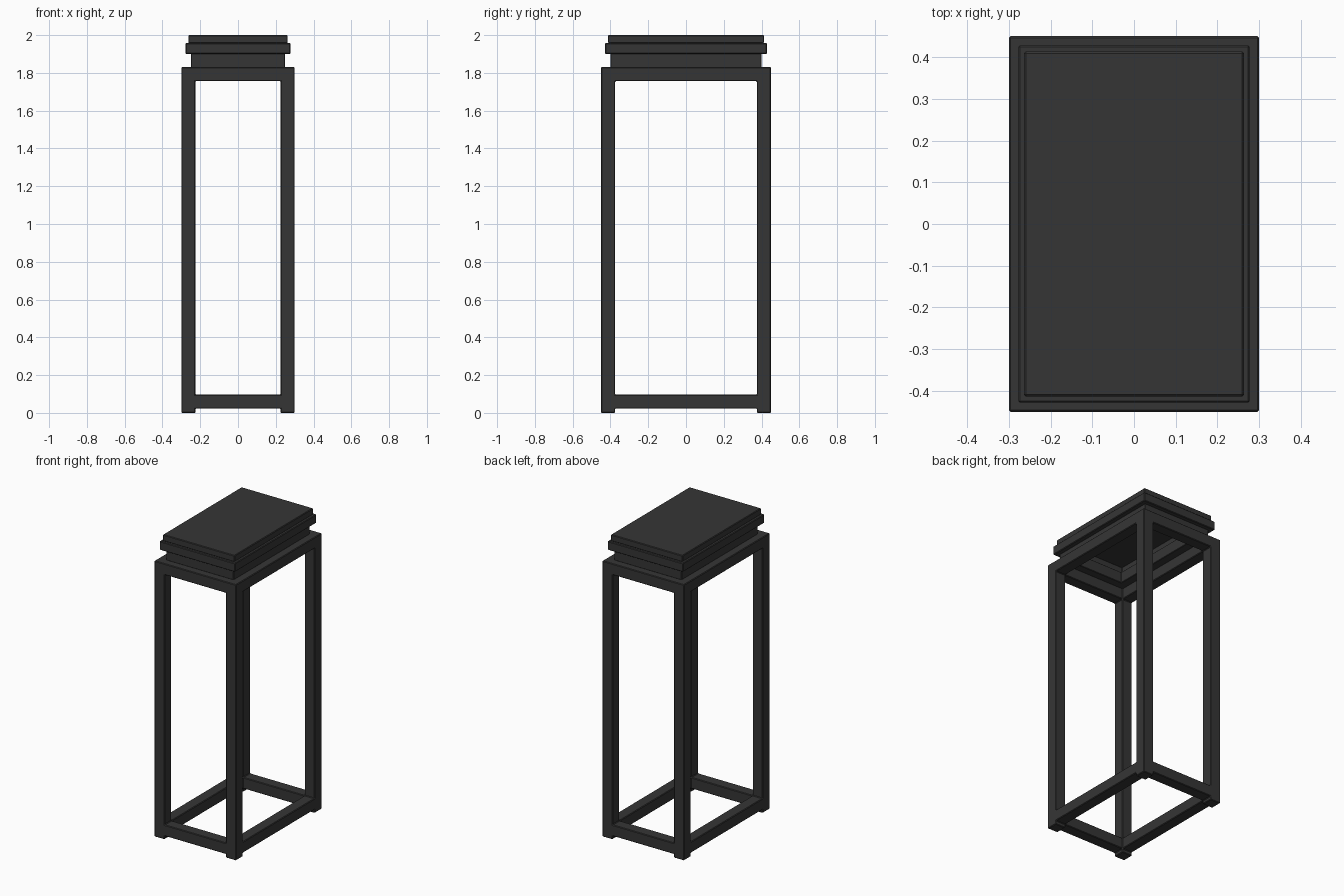
import bpy, bmesh

if "Cube" in bpy.data.objects:
    bpy.data.objects.remove(bpy.data.objects["Cube"])

mat = bpy.data.materials.new("dark_metal")
mat.diffuse_color = (0.036, 0.036, 0.036, 1)
mat.use_nodes = True
mat.node_tree.nodes["Principled BSDF"].inputs["Base Color"].default_value = mat.diffuse_color


def lattice(name, hx, hy, zs, bar, layers, bevel=0.004):
    """One welded solid from a 3x3 plan of cells per layer: 'posts', 'ring' or 'plate'."""
    xs = [-hx, -hx + bar, hx - bar, hx]
    ys = [-hy, -hy + bar, hy - bar, hy]

    def filled(i, j, k):
        if not (0 <= i < 3 and 0 <= j < 3 and 0 <= k < len(layers)):
            return False
        odd = (i == 1) + (j == 1)
        return odd <= {"posts": 0, "ring": 1, "plate": 2}[layers[k]]

    bm = bmesh.new()
    verts = {}

    def vert(p):
        if p not in verts:
            verts[p] = bm.verts.new((xs[p[0]], ys[p[1]], zs[p[2]]))
        return verts[p]

    # Keep only the faces between a filled cell and an empty one
    for k in range(len(layers)):
        for i in range(3):
            for j in range(3):
                if not filled(i, j, k):
                    continue
                for axis in range(3):
                    for side in (0, 1):
                        n = [i, j, k]
                        n[axis] += 2 * side - 1
                        if filled(*n):
                            continue
                        loop = []
                        for a, b in ((0, 0), (1, 0), (1, 1), (0, 1)):
                            p = [i, j, k]
                            p[axis] += side
                            p[(axis + 1) % 3] += a
                            p[(axis + 2) % 3] += b
                            loop.append(vert(tuple(p)))
                        bm.faces.new(loop if side else loop[::-1])

    mesh = bpy.data.meshes.new(name)
    bm.to_mesh(mesh)
    bm.free()
    mesh.materials.append(mat)
    obj = bpy.data.objects.new(name, mesh)
    bpy.context.collection.objects.link(obj)
    mod = obj.modifiers.new("edge_bevel", "BEVEL")
    mod.width = bevel
    mod.segments = 1
    mod.limit_method = "ANGLE"
    return obj


# Open frame: feet, lower rails, posts, upper rails
lattice("frame", 0.30, 0.45, [0, 0.023, 0.097, 1.756, 1.83], 0.075,
        ["posts", "ring", "posts", "ring"])

# Hollow stepped cap
lattice("cap_neck", 0.248, 0.40, [1.828, 1.902], 0.075, ["ring"], 0.003)
lattice("cap_band", 0.277, 0.428, [1.90, 1.958], 0.075, ["ring"])
lattice("cap_top", 0.263, 0.413, [1.957, 2.0], 0.075, ["plate"])
